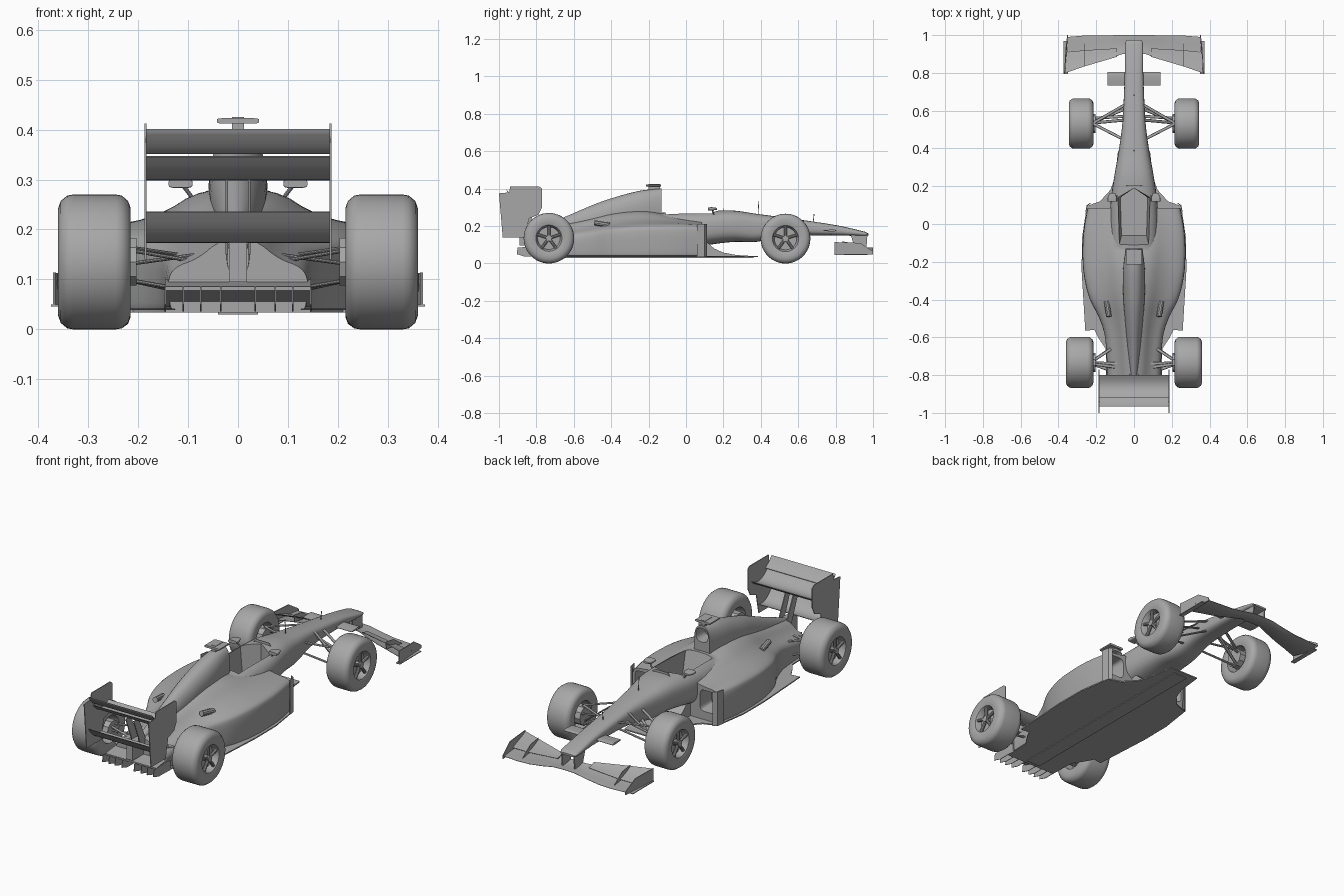
import bpy, bmesh
from math import pi, sin, cos, copysign
from mathutils import Vector

grey = bpy.data.materials.new('mid_grey')
grey.diffuse_color = (0.39, 0.39, 0.39, 1)


def finish(name, bm, angle=35):
    bmesh.ops.recalc_face_normals(bm, faces=bm.faces)
    me = bpy.data.meshes.new(name)
    bm.to_mesh(me)
    bm.free()
    me.materials.append(grey)
    ob = bpy.data.objects.new(name, me)
    bpy.context.collection.objects.link(ob)
    smooth(ob, angle)
    return ob


def smooth(ob, angle=35):
    bpy.ops.object.select_all(action='DESELECT')
    ob.select_set(True)
    bpy.context.view_layer.objects.active = ob
    bpy.ops.object.shade_smooth_by_angle(angle=angle * pi / 180)


def skin(name, rings):
    """Closed skin over rings of 3D points, capped at both ends."""
    bm = bmesh.new()
    vs = [[bm.verts.new(p) for p in r] for r in rings]
    n = len(vs[0])
    for a, b in zip(vs, vs[1:]):
        for i in range(n):
            bm.faces.new((a[i], a[(i + 1) % n], b[(i + 1) % n], b[i]))
    bm.faces.new(vs[0])
    bm.faces.new(vs[-1])
    return finish(name, bm)


def prism(name, pts, axis, lo, hi):
    """Flat outline extruded along one axis."""
    def put(a, b, c):
        return {'x': (c, a, b), 'y': (a, c, b), 'z': (a, b, c)}[axis]
    return skin(name, [[put(a, b, c) for a, b in pts] for c in (lo, hi)])


def box(name, x, y, z):
    return prism(name, [(x[0], y[0]), (x[1], y[0]), (x[1], y[1]), (x[0], y[1])], 'z', *z)


def rod(name, a, b, r=0.006, flat=1.0):
    a, b = Vector(a), Vector(b)
    d = (b - a).normalized()
    u = d.cross(Vector((0, 0, 1)) if abs(d.z) < 0.9 else Vector((0, 1, 0))).normalized()
    v = d.cross(u)
    ang = [i * pi / 5 for i in range(10)]
    return skin(name, [[p + u * cos(t) * r + v * sin(t) * r * flat for t in ang] for p in (a, b)])


def spline(rows, n=5):
    """Smooth in-between rows, the first value being the position."""
    rows = [Vector(r) for r in rows]
    def slope(i):
        a, b = rows[max(i - 1, 0)], rows[min(i + 1, len(rows) - 1)]
        return (b - a) / (b[0] - a[0])
    out = []
    for i in range(len(rows) - 1):
        p, q = rows[i], rows[i + 1]
        h = q[0] - p[0]
        for k in range(n):
            t = k / n
            out.append(p * (2*t**3 - 3*t*t + 1) + q * (3*t*t - 2*t**3)
                       + slope(i) * h * (t**3 - 2*t*t + t) + slope(i + 1) * h * (t**3 - t*t))
    return out + [rows[-1]]


def oval(y, w, zb, zt, e, cx=0):
    pts = []
    for i in range(32):
        c, s = cos(i * pi / 16), sin(i * pi / 16)
        pts.append((cx + copysign(abs(c) ** (2 / e), c) * w, y,
                    (zb + zt) / 2 + copysign(abs(s) ** (2 / e), s) * (zt - zb) / 2))
    return pts


def bell(y, w, zs, a, zt):
    """Wide pod section rising to a central crown, corners rounded off."""
    half = [(a, zt), (a + 0.42 * (w - a), zs + 0.3 * (zt - zs)), (w - 0.014, zs), (w, zs - 0.03),
            (w - 0.005, 0.05), (w - 0.012, 0.036)]
    poly = half + [(-x, z) for x, z in reversed(half)]
    for _ in range(2):
        poly = [(p[0] * f + q[0] * (1 - f), p[1] * f + q[1] * (1 - f))
                for p, q in zip(poly, poly[1:] + poly[:1]) for f in (0.75, 0.25)]
    return [(x, y, z) for x, z in poly]


def combine(ob, other, op):
    m = ob.modifiers.new(op, 'BOOLEAN')
    m.operation, m.object, m.solver = op, other, 'EXACT'
    bpy.context.view_layer.objects.active = ob
    bpy.ops.object.modifier_apply(modifier=m.name)
    bpy.data.objects.remove(other)


def blade(name, stations, sag=0.01, th=0.004):
    """Wing element; stations are (x, y_lead, z_lead, y_trail, z_trail)."""
    rings = []
    for x, y0, z0, y1, z1 in stations:
        top, low = [], []
        for k in range(9):
            t = k / 8
            y, z = y0 + (y1 - y0) * t, z0 + (z1 - z0) * t - sag * 4 * t * (1 - t)
            d = th * (0.25 + sin(pi * t ** 0.6))
            top.append((x, y, z + d))
            low.append((x, y, z - d))
        rings.append(top + low[::-1])
    return skin(name, rings)


# Bodywork: nose and tub, sidepods, engine cover
body = skin('body', [oval(*r) for r in spline([
    (0.975, 0.040, 0.150, 0.160, 2.6), (0.955, 0.047, 0.146, 0.170, 2.8), (0.8, 0.049, 0.15, 0.205, 3),
    (0.53, 0.062, 0.145, 0.245, 3), (0.38, 0.082, 0.116, 0.265, 3), (0.25, 0.105, 0.115, 0.283, 2.8),
    (0.1, 0.125, 0.095, 0.28, 2.8), (-0.12, 0.13, 0.045, 0.272, 2.8), (-0.25, 0.11, 0.06, 0.25, 2.6)])])
pods = skin('sidepods', [bell(*r) for r in spline([
    (0.085, 0.248, 0.205, 0.10, 0.225), (-0.05, 0.27, 0.208, 0.09, 0.25), (-0.2, 0.273, 0.205, 0.075, 0.28),
    (-0.3, 0.262, 0.20, 0.068, 0.282), (-0.4, 0.235, 0.19, 0.06, 0.27), (-0.5, 0.185, 0.175, 0.052, 0.245),
    (-0.6, 0.155, 0.16, 0.045, 0.222), (-0.8, 0.142, 0.125, 0.035, 0.18)])])
cover = skin('engine_cover', [oval(*r) for r in spline([
    (-0.13, 0.045, 0.21, 0.402, 2.6), (-0.25, 0.058, 0.2, 0.388, 2.3), (-0.4, 0.056, 0.18, 0.348, 2.1),
    (-0.5, 0.048, 0.16, 0.312, 2), (-0.65, 0.036, 0.12, 0.248, 2), (-0.81, 0.022, 0.1, 0.185, 2)])])
combine(body, pods, 'UNION')
combine(body, cover, 'UNION')

# Openings: cockpit with sloping seat back, airbox and sidepod intakes
plan = [(0, 0.19), (0.085, 0.14), (0.078, -0.11), (-0.078, -0.11), (-0.085, 0.14)]
combine(body, skin('cockpit_cut', [[(x * 0.85, max(y, -0.06), 0.12) for x, y in plan],
                                   [(x, y, 0.272) for x, y in plan], [(x, y, 0.36) for x, y in plan]]), 'DIFFERENCE')
combine(body, skin('airbox_cut', [oval(-0.1, 0.037, 0.315, 0.394, 2.4), oval(-0.2, 0.03, 0.32, 0.375, 2.4)]),
        'DIFFERENCE')
for s in (1, -1):
    combine(body, skin('intake_cut', [oval(0.12, 0.05, 0.08, 0.196, 5, s * 0.187),
                                      oval(0.0, 0.04, 0.09, 0.185, 5, s * 0.187)]), 'DIFFERENCE')
smooth(body, 32)

# Floor, keel, plank and diffuser
edge = [(0.085, 0.385), (0.10, 0.25), (0.125, 0.18), (0.18, 0.12), (0.25, 0.095), (0.276, -0.08), (0.277, -0.25),
        (0.268, -0.4), (0.258, -0.565), (0.21, -0.56), (0.19, -0.6), (0.15, -0.66), (0.146, -0.8)]
prism('floor', edge + [(-x, y) for x, y in reversed(edge)], 'z', 0.034, 0.040)
prism('keel', [(0.05, 0.115), (0.12, 0.108), (0.15, 0.08), (0.20, 0.058), (0.27, 0.045), (0.37, 0.039), (0.05, 0.038)],
      'x', -0.085, 0.085)
box('plank', (-0.04, 0.04), (-0.78, 0.36), (0.030, 0.035))
prism('diffuser_roof', [(-0.76, 0.045), (-0.88, 0.078), (-0.88, 0.086), (-0.76, 0.10)], 'x', -0.146, 0.146)
for x in (-0.146, -0.11, -0.075, -0.035, 0.035, 0.075, 0.11, 0.146):
    prism('diffuser_fin', [(-0.76, 0.036), (-0.86, 0.036), (-0.905, 0.05), (-0.9, 0.085), (-0.76, 0.088)],
          'x', x - 0.0015, x + 0.0015)
box('rear_light', (-0.018, 0.018), (-0.89, -0.79), (0.095, 0.18))

# Rear wing
for name, dims, sag in (('rear_main_plane', (-0.80, 0.325, -0.93, 0.346), 0.032),
                        ('rear_flap', (-0.915, 0.352, -0.965, 0.40), 0.006),
                        ('rear_beam_wing', (-0.86, 0.185, -0.965, 0.235), 0.026)):
    blade(name, [(-0.184,) + dims, (0.184,) + dims], sag)
for s in (1, -1):
    prism('rear_endplate', [(-1.0, 0.375), (-0.945, 0.38), (-0.94, 0.412), (-0.785, 0.412), (-0.77, 0.40),
                            (-0.77, 0.30), (-0.79, 0.26), (-0.84, 0.24), (-0.86, 0.14), (-0.98, 0.14), (-0.985, 0.2)],
          'x', s * 0.183, s * 0.187)
    prism('rear_wing_pylon', [(-0.78, 0.15), (-0.83, 0.15), (-0.89, 0.30), (-0.85, 0.30)],
          'x', s * 0.02, s * 0.025)

# Front wing
half = [(0.0, 1.0, 0.085, 0.90, 0.095), (0.06, 1.0, 0.083, 0.90, 0.095), (0.13, 0.999, 0.07, 0.875, 0.09),
        (0.2, 0.998, 0.06, 0.855, 0.082), (0.27, 0.997, 0.057, 0.835, 0.08), (0.355, 0.99, 0.057, 0.805, 0.08)]
blade('front_main_plane', [(-r[0],) + r[1:] for r in reversed(half[1:])] + half, 0.008, 0.0035)
for s in (1, -1):
    blade('front_flap', [(s * 0.09, 0.93, 0.093, 0.885, 0.105), (s * 0.26, 0.92, 0.075, 0.835, 0.112),
                         (s * 0.362, 0.91, 0.07, 0.80, 0.112)], 0.006, 0.0025)
    skin('front_endplate', [[(s * (x + d), y, z) for x, y, z in (
        (0.350, 1.0, 0.048), (0.350, 0.998, 0.066), (0.358, 0.93, 0.11), (0.366, 0.795, 0.114),
        (0.366, 0.795, 0.048))] for d in (0, 0.004)])
    box('front_footplate', sorted((s * 0.35, s * 0.374)), (0.795, 0.97), (0.046, 0.050))
    prism('front_fence', [(0.97, 0.06), (0.84, 0.08), (0.835, 0.118), (0.90, 0.108)],
          'x', s * 0.262, s * 0.265)
    prism('nose_pylon', [(0.97, 0.156), (0.88, 0.156), (0.90, 0.09), (0.965, 0.085)],
          'x', s * 0.032, s * 0.038)
blade('nose_winglet', [(-0.14, 0.805, 0.176, 0.732, 0.176), (0.14, 0.805, 0.176, 0.732, 0.176)], 0, 0.004)

# Wheels: revolved tyre with recessed rim, then spokes
def wheel(name, cx, cy, R, h, s):
    prof = [(-h + 0.05, 0.0), (-h + 0.05, 0.062), (-h + 0.004, 0.07), (-h, 0.085), (-h, 0.108), (-h + 0.005, 0.122),
            (-h + 0.018, R - 0.002), (-h + 0.03, R), (h - 0.03, R), (h - 0.018, R - 0.002), (h - 0.005, 0.122),
            (h, 0.108), (h, 0.085), (h - 0.004, 0.07), (h - 0.01, 0.066), (h - 0.035, 0.06), (h - 0.035, 0.0)]
    bm = bmesh.new()
    vs = [bm.verts.new((s * x, 0, r)) for x, r in prof]
    es = [bm.edges.new(p) for p in zip(vs, vs[1:])]
    bmesh.ops.spin(bm, geom=vs + es, axis=(1, 0, 0), cent=(0, 0, 0), angle=2 * pi, steps=48)
    bmesh.ops.remove_doubles(bm, verts=bm.verts, dist=0.0002)
    ob = finish(name, bm, 40)
    ob.location = (s * cx, cy, R)
    xo = s * (cx + h - 0.016)
    for k in range(5):
        t = pi / 2 + k * 2 * pi / 5
        rod(name + '_spoke', (xo, cy, R), (xo, cy + 0.066 * cos(t), R + 0.066 * sin(t)), 0.008)
    rod(name + '_hub', (s * (cx + h - 0.036), cy, R), (s * (cx + h - 0.006), cy, R), 0.016)
    rod(name + '_brake_drum', (s * (cx - h - 0.012), cy, R), (s * (cx - h + 0.052), cy, R), 0.05)


for s in (1, -1):
    wheel('front_wheel', 0.28, 0.532, 0.133, 0.065, s)
    wheel('rear_wheel', 0.2875, -0.733, 0.135, 0.0725, s)

    # Suspension arms: inner point to hub point
    for a, b in (((0.05, 0.63, 0.205), (0.215, 0.535, 0.185)), ((0.06, 0.45, 0.21), (0.215, 0.53, 0.185)),
                 ((0.045, 0.61, 0.16), (0.215, 0.54, 0.09)), ((0.06, 0.45, 0.155), (0.215, 0.53, 0.09)),
                 ((0.055, 0.55, 0.225), (0.215, 0.535, 0.10)), ((0.05, 0.57, 0.19), (0.215, 0.56, 0.15)),
                 ((0.09, -0.64, 0.145), (0.225, -0.73, 0.165)), ((0.08, -0.76, 0.135), (0.225, -0.74, 0.16)),
                 ((0.11, -0.65, 0.075), (0.225, -0.73, 0.1)), ((0.11, -0.78, 0.08), (0.225, -0.74, 0.1)),
                 ((0.08, -0.74, 0.15), (0.225, -0.735, 0.13))):
        rod('suspension_arm', *[(s * p[0], p[1], p[2]) for p in (a, b)], 0.008, 0.5)

    # Turning vane, mirror and exhaust
    prism('turning_vane', [(s * x, y) for x, y in ((0.232, 0.112), (0.25, 0.10), (0.258, 0.06), (0.254, 0.06),
                                                   (0.246, 0.097), (0.23, 0.108))], 'z', 0.035, 0.212)
    skin('mirror', [oval(y, w, 0.292 - h, 0.292 + h, 4, s * 0.115) for y, w, h in
                    ((0.118, 0.024, 0.008), (0.14, 0.024, 0.009), (0.165, 0.014, 0.005))])
    rod('mirror_stalk', (s * 0.085, 0.15, 0.255), (s * 0.11, 0.14, 0.288), 0.004)
    rod('exhaust', (s * 0.145, -0.41, 0.205), (s * 0.133, -0.49, 0.218), 0.014)

# Roll hoop camera, windscreen lip and antennas
box('camera_post', (-0.012, 0.012), (-0.20, -0.14), (0.39, 0.425))
skin('camera', [oval(y, w, 0.412, 0.423, 6) for y, w in ((-0.215, 0.042), (-0.135, 0.042))])
prism('windscreen', [(-0.06, 0.272), (0.06, 0.272), (0.035, 0.295), (-0.035, 0.295)], 'y', 0.20, 0.204)
rod('antenna', (0, 0.39, 0.26), (0, 0.386, 0.335), 0.002)
rod('pitot_tube', (0, 0.68, 0.22), (0, 0.685, 0.265), 0.002)
